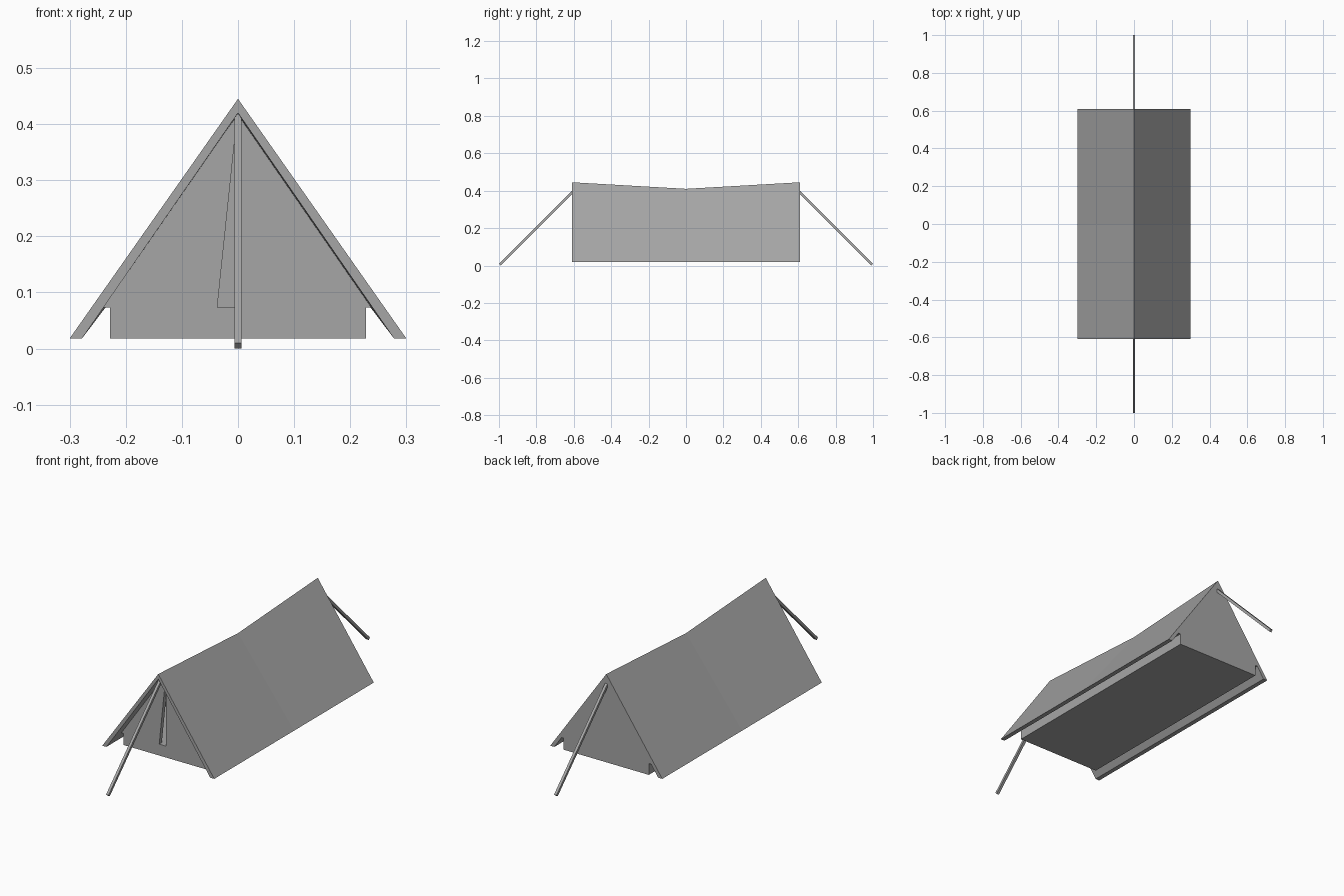
import bpy, bmesh, math
from mathutils import Matrix

cube = bpy.data.objects.get("Cube")
if cube:
    bpy.data.objects.remove(cube, do_unlink=True)

# single grey canvas colour
GREY = (0.38, 0.38, 0.38, 1.0)
mat = bpy.data.materials.new("canvas_grey")
mat.use_nodes = True
mat.diffuse_color = GREY
mat.node_tree.nodes["Principled BSDF"].inputs["Base Color"].default_value = GREY


def finish(name, bm):
    bmesh.ops.recalc_face_normals(bm, faces=bm.faces)
    mesh = bpy.data.meshes.new(name)
    bm.to_mesh(mesh)
    bm.free()
    mesh.materials.append(mat)
    obj = bpy.data.objects.new(name, mesh)
    bpy.context.collection.objects.link(obj)
    return obj


def loft(name, sections):
    """Join matching (x, z) outlines, each placed at its own y, into a closed solid."""
    bm = bmesh.new()
    rings = [[bm.verts.new((x, y, z)) for x, z in pts] for y, pts in sections]
    for a, b in zip(rings, rings[1:]):
        for i in range(len(a)):
            j = (i + 1) % len(a)
            bm.faces.new((a[i], a[j], b[j], b[i]))
    bm.faces.new(rings[0])
    bm.faces.new(rings[-1])
    return finish(name, bm)


def prism(name, pts, y0, y1):
    return loft(name, [(y0, pts), (y1, pts)])


END, FRONT, WALL = 0.61, -0.55, 0.02
BASE, SILL, PEAK = 0.018, 0.073, 0.42
FLOOR_X, SILL_X = 0.228, 0.24


# roof: thick folded sheet whose ridge sags in the middle
def roof_section(ridge):
    return [(-0.3, BASE), (0, ridge), (0.3, BASE),
            (0.278, BASE), (0, ridge - 0.025), (-0.278, BASE)]


loft("roof", [(-END, roof_section(0.445)), (0, roof_section(0.41)),
              (END, roof_section(0.445))])

# end walls: the front one is set back and has a narrow door slit
lower_right = [(-FLOOR_X, BASE), (FLOOR_X, BASE), (FLOOR_X, SILL), (SILL_X, SILL)]
lower_left = [(-SILL_X, SILL), (-FLOOR_X, SILL)]
slit = [(0, SILL), (-0.037, SILL), (-0.001, PEAK - 0.002)]
prism("front_wall", lower_right + [(0, PEAK)] + slit + lower_left, FRONT, FRONT + WALL)
prism("back_wall", lower_right + [(0, PEAK)] + lower_left, END - WALL, END)

# floor block between the walls
prism("floor", lower_right + lower_left, FRONT + WALL, END - WALL)

# slanted guy poles, one at each end
for name, side in (("front_pole", -1), ("back_pole", 1)):
    bm = bmesh.new()
    place = (Matrix.Translation((0, side * 0.79, 0.21))
             @ Matrix.Rotation(-side * math.pi / 4, 4, 'X')
             @ Matrix.Diagonal((0.013, 0.58, 0.013, 1)))
    bmesh.ops.create_cube(bm, size=1, matrix=place)
    finish(name, bm)
